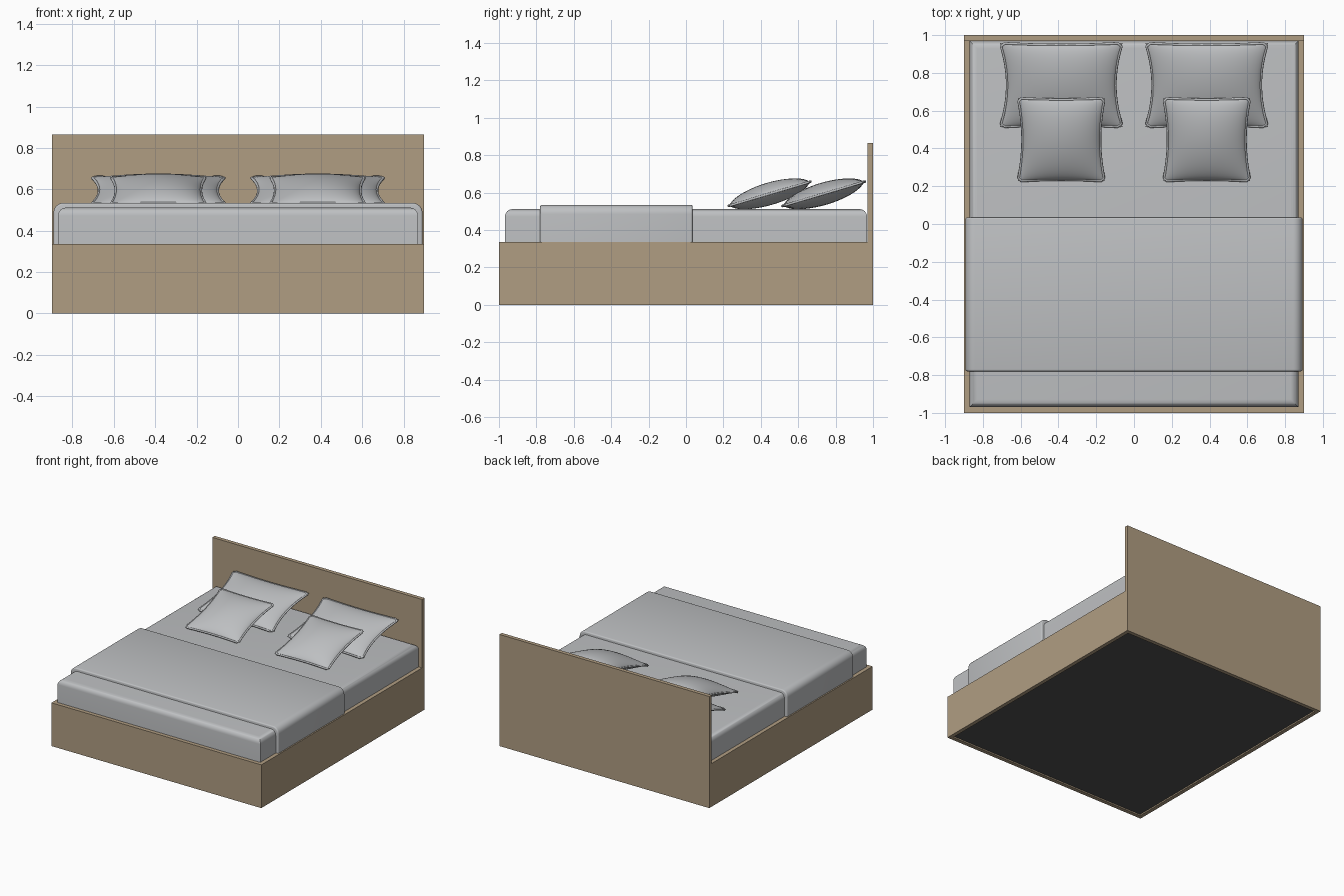
import bpy, bmesh, math
from mathutils import Matrix

if "Cube" in bpy.data.objects:
    bpy.data.objects.remove(bpy.data.objects["Cube"])


def material(name, rgb):
    m = bpy.data.materials.new(name)
    m.diffuse_color = (*rgb, 1)
    m.use_nodes = True
    m.node_tree.nodes["Principled BSDF"].inputs["Base Color"].default_value = m.diffuse_color
    return m


WOOD = material("light_brown_wood", (0.434, 0.337, 0.223))
CLOTH = material("pale_grey_cloth", (0.515, 0.527, 0.54))
DARK = material("dark_grey_base", (0.08, 0.08, 0.08))


def add(name, bm, mat, smooth=False):
    bmesh.ops.recalc_face_normals(bm, faces=bm.faces)
    me = bpy.data.meshes.new(name)
    bm.to_mesh(me)
    bm.free()
    me.materials.append(mat)
    ob = bpy.data.objects.new(name, me)
    bpy.context.collection.objects.link(ob)
    if smooth:
        bpy.ops.object.select_all(action='DESELECT')
        ob.select_set(True)
        bpy.context.view_layer.objects.active = ob
        bpy.ops.object.shade_smooth_by_angle(angle=math.radians(40))
    return ob


def box_bm(lo, hi):
    bm = bmesh.new()
    bmesh.ops.create_cube(bm, size=1)
    for v in bm.verts:
        v.co = [(a + b) / 2 + c * (b - a) for a, b, c in zip(lo, hi, v.co)]
    return bm


def round_edges(bm, rule, radius, segs):
    edges = [e for e in bm.edges if rule(e)]
    bmesh.ops.bevel(bm, geom=edges, offset=radius, segments=segs,
                    profile=0.5, affect='EDGES', clamp_overlap=True)


# Wooden frame
for name, lo, hi in [
    ("headboard", (-0.9, 0.97, 0), (0.9, 1.0, 0.865)),
    ("foot_board", (-0.9, -1.0, 0), (0.9, -0.97, 0.335)),
    ("left_side_board", (-0.9, -0.97, 0), (-0.87, 0.97, 0.335)),
    ("right_side_board", (0.87, -0.97, 0), (0.9, 0.97, 0.335)),
]:
    add(name, box_bm(lo, hi), WOOD)

# Dark panel closing the underside
add("base_panel", box_bm((-0.87, -0.97, 0.01), (0.87, 0.97, 0.03)), DARK)

# Mattress with rounded top edges and mitred corners
bm = box_bm((-0.87, -0.968, 0.25), (0.87, 0.968, 0.512))
round_edges(bm, lambda e: all(v.co.z > 0.5 for v in e.verts), 0.04, 6)
add("mattress", bm, CLOTH, True)

# Blanket folded over the mattress: soft long edges, small roll at the ends
bm = box_bm((-0.892, -0.78, 0.337), (0.892, 0.035, 0.535))
round_edges(bm, lambda e: all(v.co.z > 0.5 for v in e.verts)
            and abs(e.verts[0].co.y - e.verts[1].co.y) > 0.1, 0.05, 8)
round_edges(bm, lambda e: abs(e.verts[0].co.y - e.verts[1].co.y) < 1e-4
            and not all(v.co.z < 0.34 for v in e.verts), 0.01, 3)
add("blanket", bm, CLOTH, True)


# Pillows: pinched cushion with a piped seam
def pillow(name, centre, w, h, t, px, py, tilt, n=24):
    place = Matrix.Translation(centre) @ Matrix.Rotation(tilt, 4, 'X')

    def outline(u, v):
        return (w / 2 * u * (1 - px * (1 - v * v)),
                h / 2 * v * (1 - py * (1 - u * u)))

    bm = bmesh.new()
    for side in (1, -1):
        made = bmesh.ops.create_grid(bm, x_segments=n, y_segments=n, size=1)
        for vert in made["verts"]:
            # crowd the rows towards the seam for a smooth bulge
            u, v = (math.sin(c * math.pi / 2) for c in vert.co[:2])
            puff = max(0, (1 - u * u) * (1 - v * v)) ** 0.6
            vert.co = (*outline(u, v), side * t * puff)
    bmesh.ops.remove_doubles(bm, verts=bm.verts, dist=1e-5)
    bm.transform(place)
    add(name, bm, CLOTH, True)

    # Piping swept round the seam
    corners = [(-1, -1), (1, -1), (1, 1), (-1, 1)]
    ring = []
    for (a, b), (c, d) in zip(corners, corners[1:] + corners[:1]):
        for i in range(12):
            s = (i + 0.5) / 12
            ring.append(outline(a + (c - a) * s, b + (d - b) * s))
    cu = bpy.data.curves.new(name + "_piping", 'CURVE')
    cu.dimensions = '3D'
    cu.bevel_depth = 0.007
    cu.bevel_resolution = 2
    sp = cu.splines.new('POLY')
    sp.points.add(len(ring) - 1)
    for p, (x, y) in zip(sp.points, ring):
        p.co = (x, y, 0, 1)
    sp.use_cyclic_u = True
    cu.materials.append(CLOTH)
    ob = bpy.data.objects.new(name + "_piping", cu)
    ob.matrix_world = place
    bpy.context.collection.objects.link(ob)
    bpy.ops.object.select_all(action='DESELECT')
    ob.select_set(True)
    bpy.context.view_layer.objects.active = ob
    bpy.ops.object.convert(target='MESH')
    bpy.ops.object.shade_smooth_by_angle(angle=math.radians(50))


for label, x in (("left", -0.385), ("right", 0.385)):
    pillow(label + "_large_pillow", (x, 0.736, 0.594), 0.65, 0.465, 0.06,
           0.12, 0.05, math.radians(16.5))
    pillow(label + "_small_pillow", (x, 0.447, 0.594), 0.46, 0.46, 0.06,
           0.11, 0.04, math.radians(16.5))
